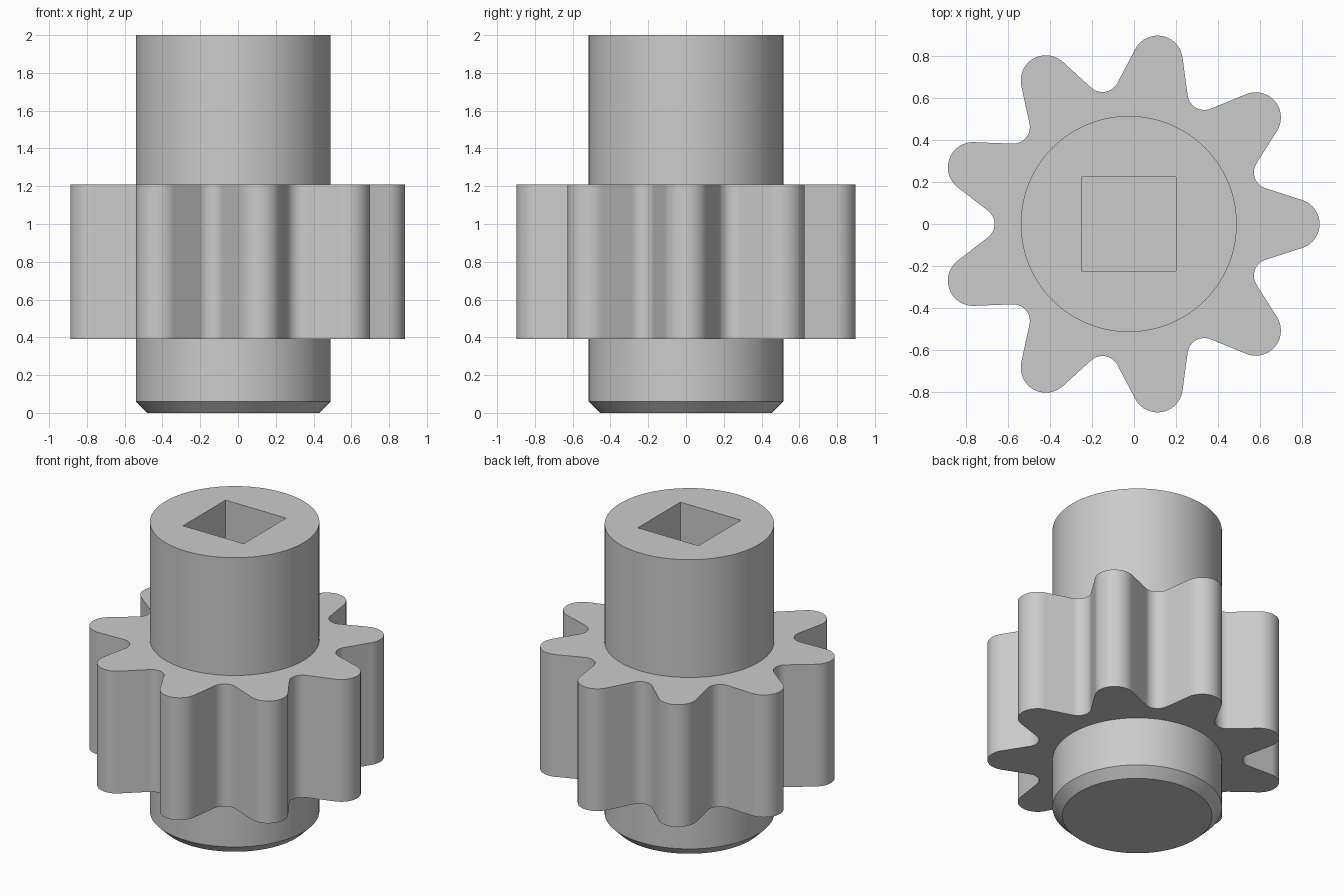
import bpy
import bmesh
from math import acos, atan2, cos, sin, pi, radians, hypot

if "Cube" in bpy.data.objects:
    bpy.data.objects.remove(bpy.data.objects["Cube"])

AXIS_X = -0.025          # the odd tooth count puts the shaft axis off centre
TEETH = 9
OUTER, ROOT = 0.91, 0.64
TIP_R, VALLEY_R = 0.12, 0.08
SHAFT_R = 0.515

steel = bpy.data.materials.new("plain_grey")
steel.use_nodes = True
grey = (0.6, 0.6, 0.6, 1)
steel.diffuse_color = grey
steel.node_tree.nodes["Principled BSDF"].inputs["Base Color"].default_value = grey


def loft(name, rings):
    """Closed solid through a stack of (outline, z) rings."""
    bm = bmesh.new()
    loops = [[bm.verts.new((x + AXIS_X, y, z)) for x, y in outline]
             for outline, z in rings]
    bm.faces.new(loops[0][::-1])
    bm.faces.new(loops[-1])
    for low, high in zip(loops, loops[1:]):
        for i in range(len(low)):
            j = (i + 1) % len(low)
            bm.faces.new((low[i], low[j], high[j], high[i]))
    mesh = bpy.data.meshes.new(name)
    bm.to_mesh(mesh)
    bm.free()
    mesh.materials.append(steel)
    obj = bpy.data.objects.new(name, mesh)
    bpy.context.collection.objects.link(obj)
    return obj


def smooth(obj):
    bpy.ops.object.select_all(action="DESELECT")
    obj.select_set(True)
    bpy.context.view_layer.objects.active = obj
    bpy.ops.object.shade_smooth_by_angle(angle=radians(30))


def circle(radius, count=96):
    return [(radius * cos(2 * pi * i / count), radius * sin(2 * pi * i / count))
            for i in range(count)]


def arc(cx, cy, radius, start, end, steps):
    angles = [start + (end - start) * i / steps for i in range(steps + 1)]
    return [(cx + radius * cos(a), cy + radius * sin(a)) for a in angles]


def gear_outline():
    """Round tips and round valleys joined by straight tangent flanks."""
    half = pi / TEETH
    tip_x = OUTER - TIP_R
    valley = ROOT + VALLEY_R
    vx, vy = valley * cos(half), valley * sin(half)
    dx, dy = vx - tip_x, vy
    flank = atan2(dy, dx) - acos((TIP_R + VALLEY_R) / hypot(dx, dy))
    tooth = arc(tip_x, 0, TIP_R, -flank, flank, 20)
    tooth += arc(vx, vy, VALLEY_R, flank + pi + 2 * pi,
                 2 * half - flank + pi + 2 * pi, 12)
    points = []
    for k in range(TEETH):
        c, s = cos(2 * half * k), sin(2 * half * k)
        points += [(x * c - y * s, x * s + y * c) for x, y in tooth]
    return points


# Shaft with a chamfered lower end
shaft = loft("shaft", [(circle(SHAFT_R - 0.06), 0), (circle(SHAFT_R), 0.06),
                       (circle(SHAFT_R), 2)])

# Square drive socket cut into the top of the shaft
h = 0.225
square = [(-h, -h), (h, -h), (h, h), (-h, h)]
cutter = loft("socket_cutter", [(square, 1.2), (square, 2.1)])
cutter.hide_render = True
cut = shaft.modifiers.new("socket", "BOOLEAN")
cut.operation = "DIFFERENCE"
cut.solver = "EXACT"
cut.object = cutter
bpy.context.view_layer.objects.active = shaft
bpy.ops.object.modifier_apply(modifier=cut.name)
bpy.data.objects.remove(cutter)
smooth(shaft)

# Toothed wheel around the shaft
outline = gear_outline()
smooth(loft("gear_wheel", [(outline, 0.39), (outline, 1.21)]))
